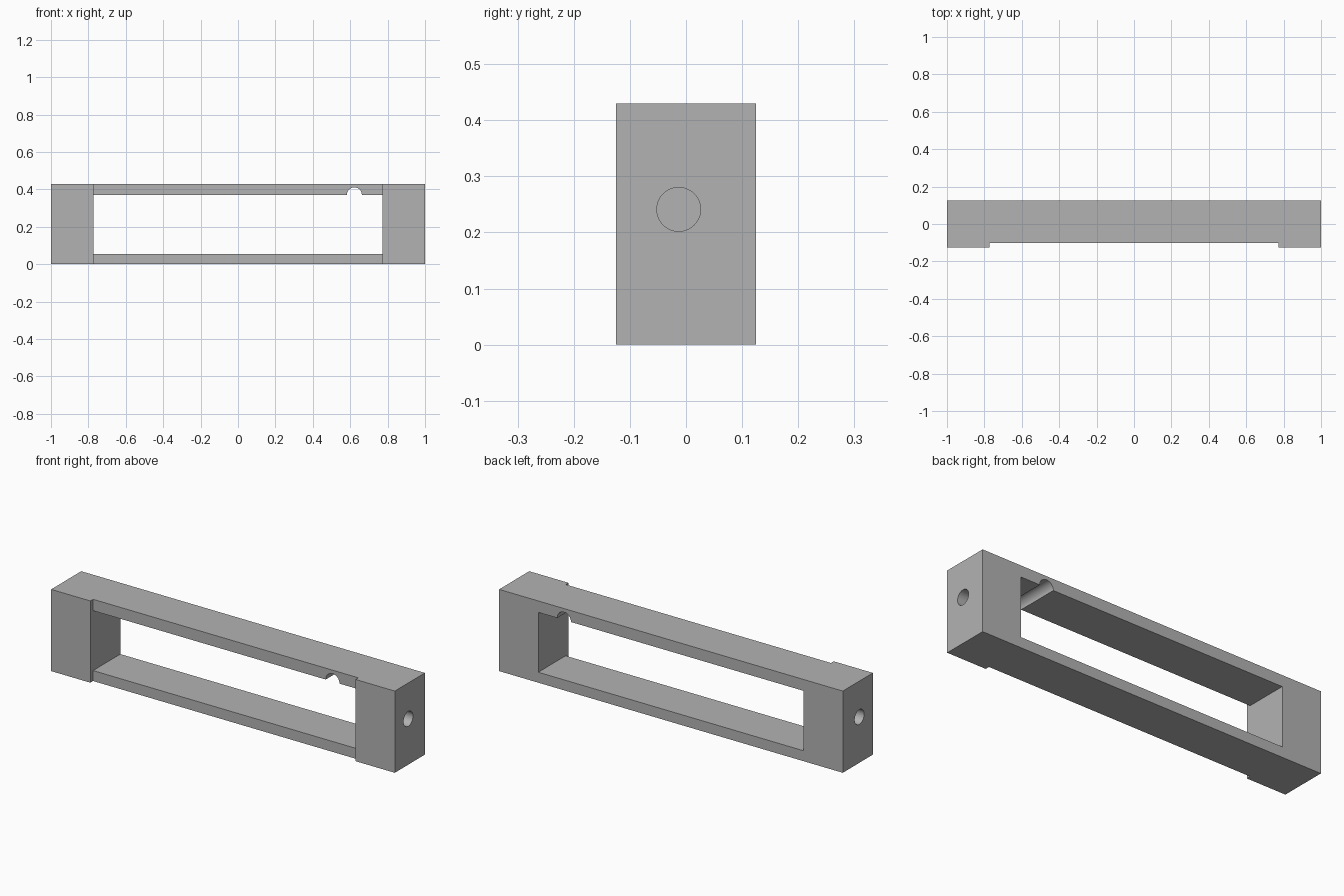
import bpy
import math

if "Cube" in bpy.data.objects:
    bpy.data.objects.remove(bpy.data.objects["Cube"], do_unlink=True)

HEIGHT, DEPTH = 0.43, 0.25
INNER = 0.772            # half length of the opening
RAIL_TOP, RAIL_LOW = 0.37, 0.055

grey = bpy.data.materials.new("plain_grey")
grey.use_nodes = True
colour = (0.45, 0.45, 0.45, 1)
grey.diffuse_color = colour
grey.node_tree.nodes["Principled BSDF"].inputs["Base Color"].default_value = colour


def box(name, low, high):
    centre = [(a + b) / 2 for a, b in zip(low, high)]
    bpy.ops.mesh.primitive_cube_add(size=1, location=centre)
    ob = bpy.context.object
    ob.name = name
    ob.scale = [b - a for a, b in zip(low, high)]
    bpy.ops.object.transform_apply(location=True, rotation=False, scale=True)
    return ob


def rod(name, centre, radius, length, rotation):
    bpy.ops.mesh.primitive_cylinder_add(vertices=48, radius=radius, depth=length,
                                        location=centre, rotation=rotation)
    bpy.context.object.name = name
    return bpy.context.object


# Solid block that becomes the frame
frame = box("frame", (-1, -DEPTH / 2, 0), (1, DEPTH / 2, HEIGHT))
frame.data.materials.append(grey)

# Opening, front recess, round notch and blind end holes
quarter = math.pi / 2
cutters = [
    box("opening_cutter", (-INNER, -1, RAIL_LOW), (INNER, 1, RAIL_TOP)),
    box("recess_cutter", (-INNER, -1, -1), (INNER, -0.102, 1)),
    rod("notch_cutter", (0.622, 0, 0.371), 0.04, 1, (quarter, 0, 0)),
]
for side in (-1, 1):
    cutters.append(rod("end_hole_cutter", (side, -0.013, 0.241), 0.039, 0.24, (0, quarter, 0)))

for cutter in cutters:
    cutter.hide_render = True
    cut = frame.modifiers.new("cut", "BOOLEAN")
    cut.operation = "DIFFERENCE"
    cut.solver = "EXACT"
    cut.object = cutter

bpy.ops.object.select_all(action="DESELECT")
frame.select_set(True)
bpy.context.view_layer.objects.active = frame
for name in [m.name for m in frame.modifiers]:
    bpy.ops.object.modifier_apply(modifier="cut" if name == "cut" else name)
for cutter in cutters:
    bpy.data.objects.remove(cutter, do_unlink=True)

bpy.ops.object.shade_smooth_by_angle(angle=math.radians(30))
